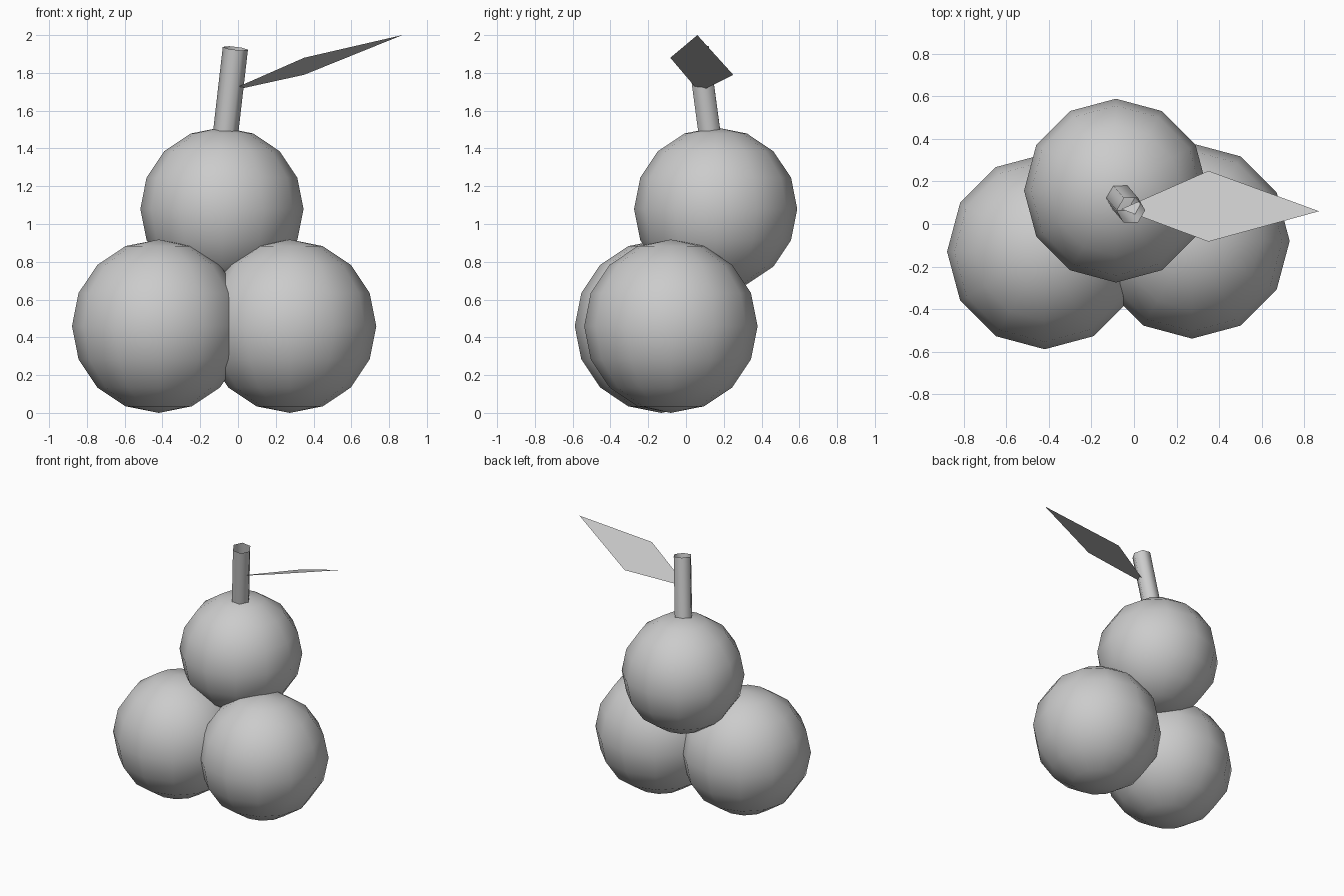
import bpy
import bmesh
from mathutils import Vector

cube = bpy.data.objects.get("Cube")
if cube:
    bpy.data.objects.remove(cube, do_unlink=True)

# One plain grey for every part
GREY = (0.6, 0.6, 0.6, 1.0)
grey = bpy.data.materials.new("plain grey")
grey.use_nodes = True
grey.diffuse_color = GREY
grey.node_tree.nodes["Principled BSDF"].inputs["Base Color"].default_value = GREY


def add_object(name, bm, smooth):
    mesh = bpy.data.meshes.new(name)
    for face in bm.faces:
        face.smooth = smooth
    bm.to_mesh(mesh)
    bm.free()
    mesh.materials.append(grey)
    obj = bpy.data.objects.new(name, mesh)
    bpy.context.collection.objects.link(obj)
    return obj


def berry(name, centre, radius):
    bm = bmesh.new()
    bmesh.ops.create_uvsphere(bm, u_segments=12, v_segments=8, radius=radius)
    add_object(name, bm, True).location = centre


# Three round berries: two at the bottom, one resting on them behind
berry("right_berry", (-0.42, -0.13, 0.459), 0.459)
berry("left_berry", (0.273, -0.08, 0.459), 0.459)
berry("top_berry", (-0.085, 0.157, 1.08), 0.432)

# Leaning six-sided stem, an open tube
bottom = Vector((-0.067, 0.126, 1.47))
top = Vector((-0.014, 0.064, 1.93))
axis = top - bottom
bm = bmesh.new()
bmesh.ops.create_cone(bm, cap_ends=False, segments=6,
                      radius1=0.067, radius2=0.067, depth=axis.length)
# The tube keeps two of its corners along the x axis
if all(abs(abs(v.co.x) - 0.067) > 0.001 for v in bm.verts):
    for v in bm.verts:
        v.co.x, v.co.y = v.co.y, -v.co.x
stem = add_object("stem", bm, True)
stem.location = (bottom + top) / 2
stem.rotation_mode = 'QUATERNION'
stem.rotation_quaternion = Vector((0, 0, 1)).rotation_difference(axis)

# Flat kite-shaped leaf growing out of the stem
bm = bmesh.new()
outline = [(-0.06, 0.07, 1.70), (0.35, -0.083, 1.88),
           (0.87, 0.06, 2.0), (0.35, 0.25, 1.79)]
bm.faces.new([bm.verts.new(p) for p in outline])
add_object("leaf", bm, False)
